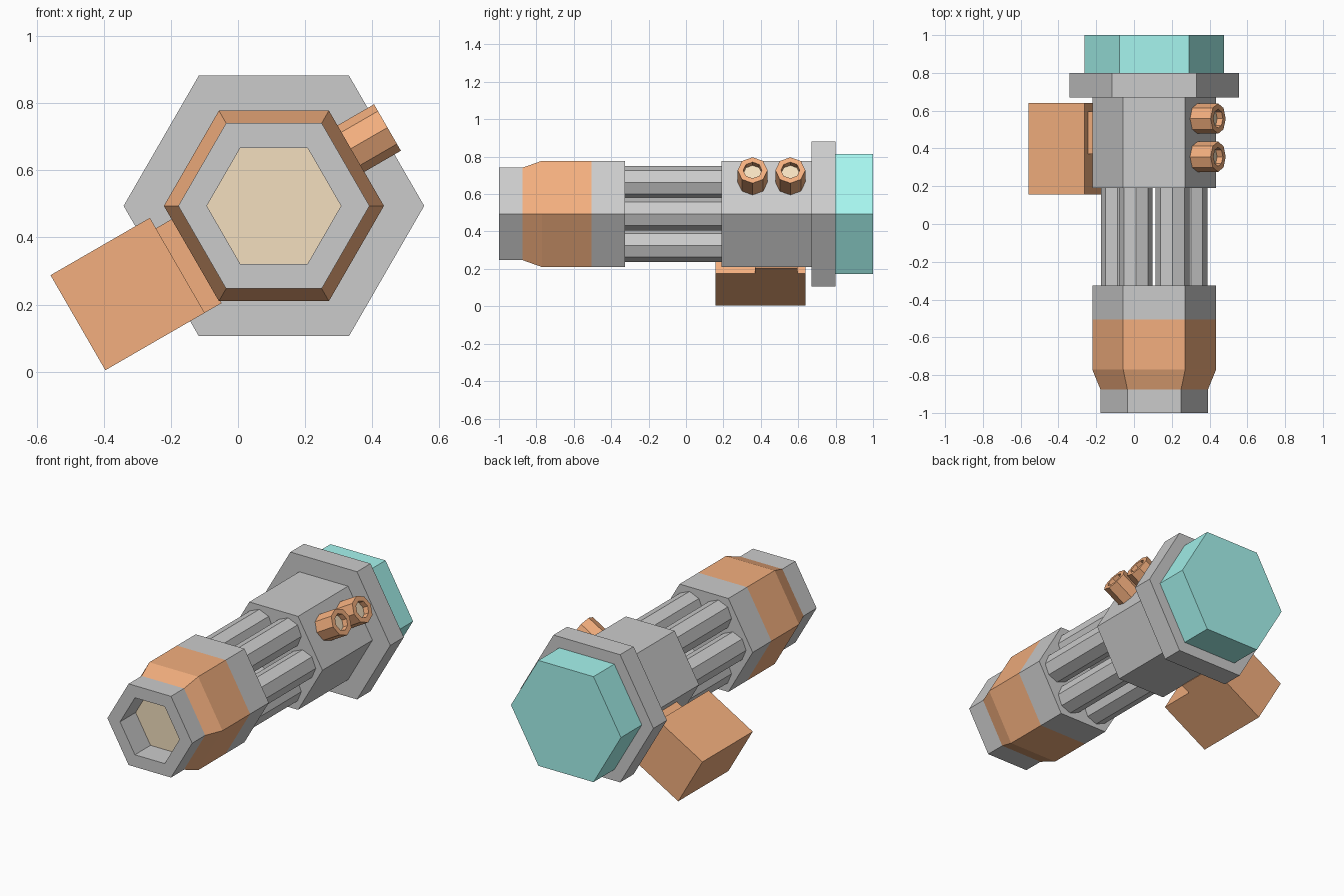
import bpy, bmesh
from math import cos, sin, pi, radians
from mathutils import Vector

if "Cube" in bpy.data.objects:
    bpy.data.objects.remove(bpy.data.objects["Cube"])

C = Vector((0.107, 0, 0.494))                      # main barrel axis passes here
X, Y = Vector((1, 0, 0)), Vector((0, 1, 0))
N = Vector((cos(radians(30)), 0, 0.5))             # outward, upper right face
T = Vector((-0.5, 0, cos(radians(30))))            # along that face


def material(name, rgb):
    m = bpy.data.materials.new(name)
    m.diffuse_color = (*rgb, 1)
    m.use_nodes = True
    m.node_tree.nodes["Principled BSDF"].inputs["Base Color"].default_value = m.diffuse_color
    return m


ORANGE = material("orange", (0.90, 0.43, 0.21))
TEAL = material("teal", (0.38, 0.91, 0.86))
TAN = material("tan", (0.90, 0.74, 0.52))


def finish(name, bm, mat):
    me = bpy.data.meshes.new(name)
    bm.to_mesh(me)
    bm.free()
    ob = bpy.data.objects.new(name, me)
    bpy.context.collection.objects.link(ob)
    if mat:
        me.materials.append(mat)
    return ob


def prism(name, profile, mat=None, sides=6, origin=C, axis=Y, u=X, start=True, end=True):
    """Sweep a (distance along axis, radius) profile around an axis."""
    bm = bmesh.new()
    v = axis.cross(u)
    rings = [[bm.verts.new(origin + axis * a + (u * cos(2 * pi * i / sides) + v * sin(2 * pi * i / sides)) * r)
              for i in range(sides)] for a, r in profile]
    for p, q in zip(rings, rings[1:]):
        for i in range(sides):
            j = (i + 1) % sides
            bm.faces.new((p[i], p[j], q[j], q[i]))
    if start:
        bm.faces.new(rings[0][::-1])
    if end:
        bm.faces.new(rings[-1])
    return finish(name, bm, mat)


def box(name, n, t, y, mat):
    """Box in the tilted N / T / Y frame."""
    bm = bmesh.new()
    bmesh.ops.create_cube(bm, size=1)
    for vert in bm.verts:
        a, b, c = (lim[0] if k < 0 else lim[1] for k, lim in zip(vert.co, (n, t, y)))
        vert.co = C + N * a + T * b + Y * c
    bmesh.ops.recalc_face_normals(bm, faces=bm.faces)
    return finish(name, bm, mat)


# Front muzzle with recessed bore
prism("muzzle", [(-0.85, 0.2), (-1, 0.2), (-1, 0.285), (-0.875, 0.285)], start=False, end=False)
prism("bore_plate", [(-0.85, 0.2)], TAN, end=False)
prism("front_band", [(-0.875, 0.285), (-0.77, 0.328), (-0.505, 0.328)], ORANGE, start=False, end=False)
prism("front_collar", [(-0.505, 0.328), (-0.325, 0.328)], start=False)

# Ring of six rods
for k in range(6):
    a = k * pi / 3
    prism(f"rod_{k + 1}", [(-0.325, 0.089), (0.19, 0.089)], sides=8, start=False, end=False,
          origin=C + Vector((cos(a), 0, sin(a))) * 0.194)

# Rear body, flange and end cap
prism("rear_body", [(0.19, 0.328), (0.67, 0.328)], end=False)
prism("flange", [(0.67, 0.448), (0.80, 0.448)])
prism("end_cap", [(0.80, 0.37), (1.0, 0.37)], TEAL, start=False)

# Two hollow ports on the upper right face
for k, y in enumerate((0.356, 0.558)):
    place = dict(sides=8, origin=C + T * 0.033 + Y * y, axis=N, u=T, start=False)
    prism(f"port_{k + 1}", [(0.28, 0.08), (0.41, 0.08), (0.41, 0.05), (0.375, 0.05)], ORANGE, end=False, **place)
    prism(f"port_plate_{k + 1}", [(0.375, 0.05)], TAN, **place)

# Side box on the lower left, joined by a neck
box("side_box", (-0.68, -0.338), (-0.173, 0.154), (0.157, 0.64), ORANGE)
box("side_box_neck", (-0.338, -0.28), (-0.173, 0.118), (0.37, 0.595), ORANGE)
